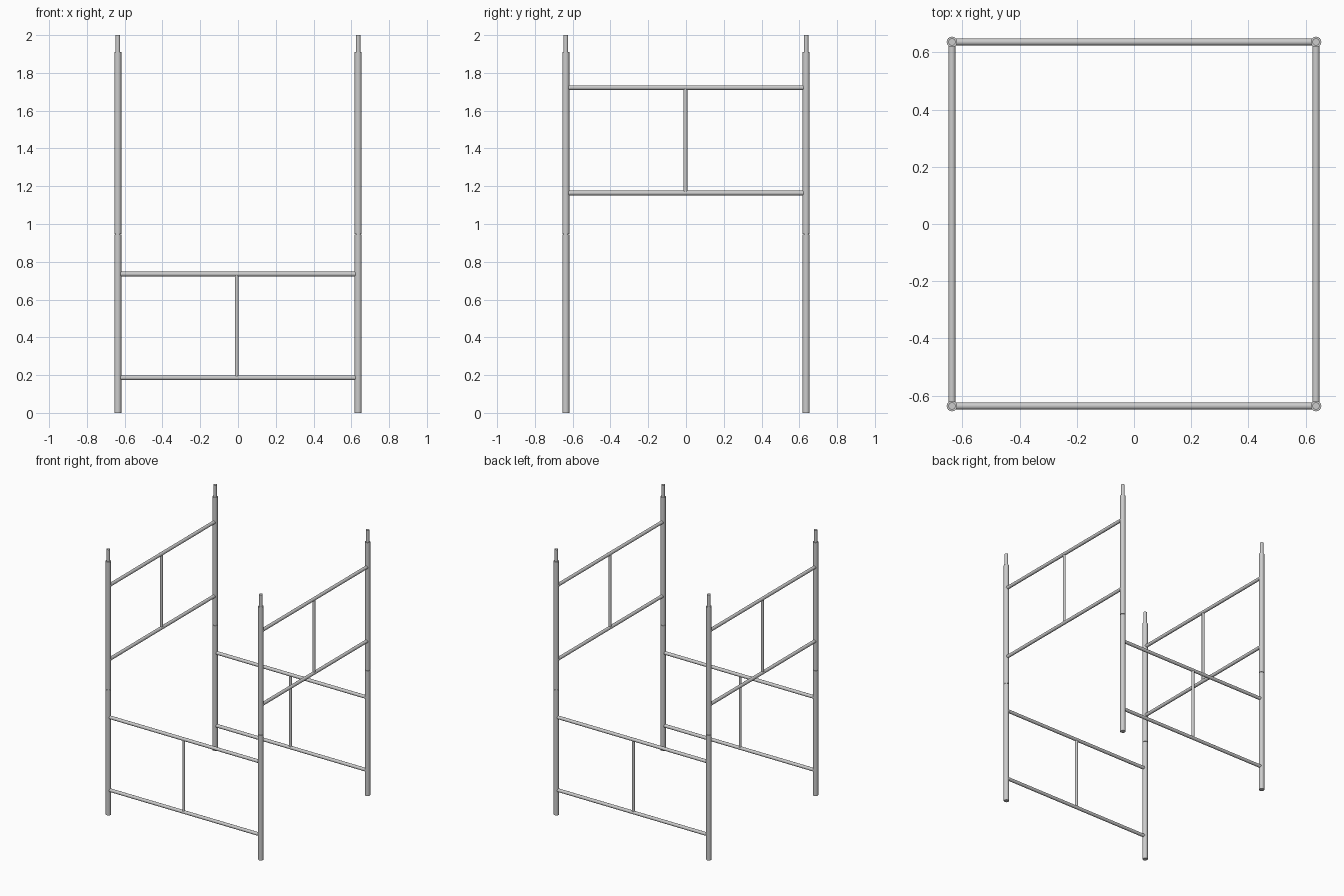
import bpy
from mathutils import Vector

if "Cube" in bpy.data.objects:
    bpy.data.objects.remove(bpy.data.objects["Cube"])

HALF = 0.636      # post centres from the middle
POST_R = 0.0185
RAIL_R = 0.0125
SPIGOT_R = 0.0125
BRACE_R = 0.01


def tube(name, a, b, radius, sides=24):
    """Capped round tube running from point a to point b."""
    a, b = Vector(a), Vector(b)
    d = b - a
    bpy.ops.mesh.primitive_cylinder_add(
        vertices=sides, radius=radius, depth=d.length, location=(a + b) / 2,
        rotation=d.to_track_quat('Z', 'Y').to_euler())
    ob = bpy.context.object
    ob.name = name
    bpy.ops.object.shade_smooth_by_angle()
    return ob


# Corner posts: two stacked tubes, each with a joining spigot on top
for x in (-HALF, HALF):
    for y in (-HALF, HALF):
        tube("lower_post", (x, y, 0), (x, y, 0.944), POST_R)
        tube("joint_spigot", (x, y, 0.93), (x, y, 0.96), SPIGOT_R)
        tube("upper_post", (x, y, 0.947), (x, y, 1.91), POST_R)
        tube("top_spigot", (x, y, 1.90), (x, y, 2.0), SPIGOT_R)

# Rails stop just inside the post surfaces
END = HALF - 0.01
for s in (-HALF, HALF):
    # Lower frames at front and back
    low, high = 0.186, 0.735
    for z in (low, high):
        tube("lower_rail", (-END, s, z), (END, s, z), RAIL_R)
    tube("lower_brace", (-0.007, s, low), (-0.007, s, high), BRACE_R)
    # Upper frames at left and right
    low, high = 1.164, 1.722
    for z in (low, high):
        tube("upper_rail", (s, -END, z), (s, END, z), RAIL_R)
    tube("upper_brace", (s, -0.003, low), (s, -0.003, high), BRACE_R)
